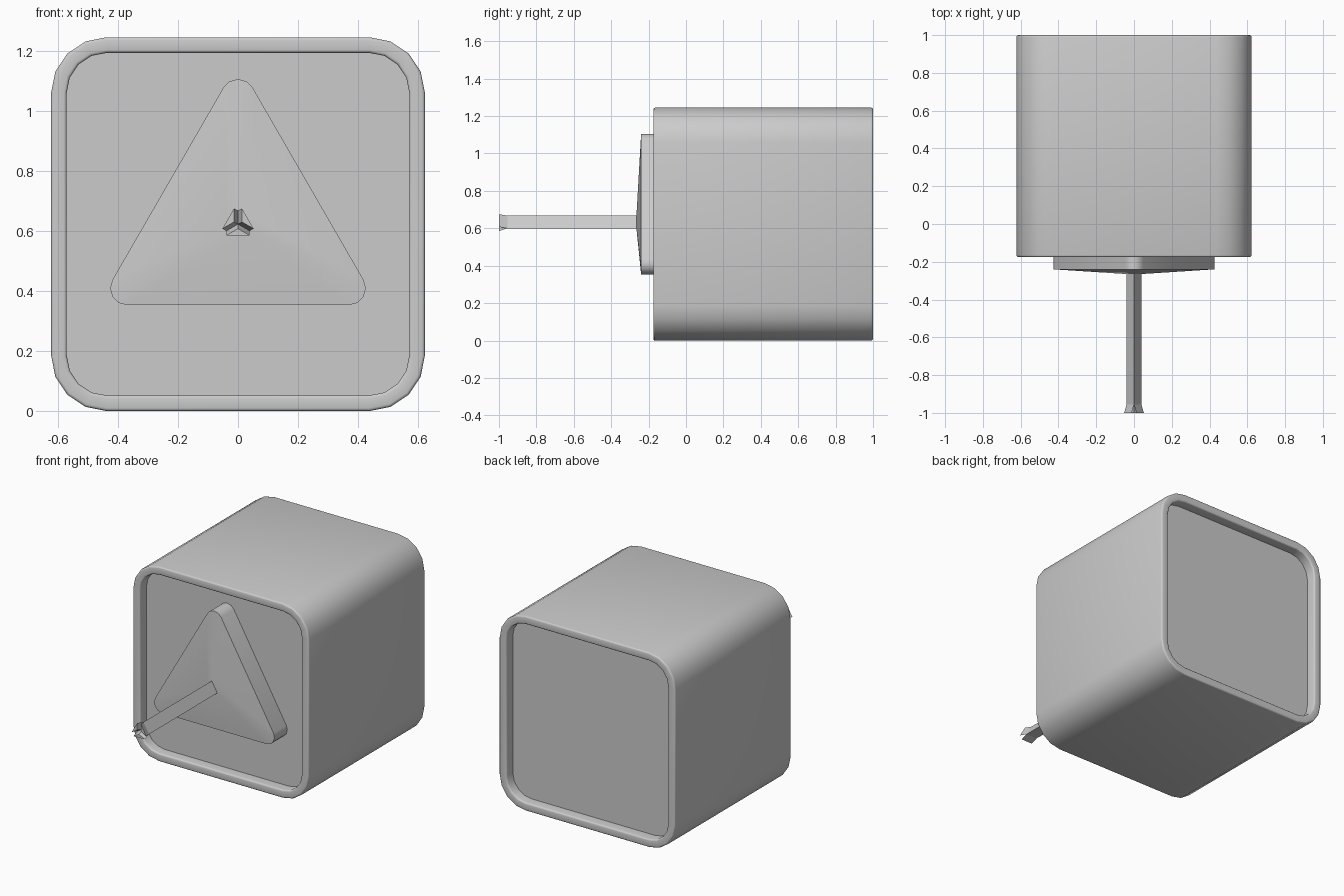
import bpy, bmesh
from math import cos, sin, pi, radians

if "Cube" in bpy.data.objects:
    bpy.data.objects.remove(bpy.data.objects["Cube"])

ZC = 0.6225  # height of the shared axis


def rounded(core, n, r, segs=4):
    """Rounded n-gon outline (x, z): corners at core radius, arcs of radius r."""
    pts = []
    start = pi / 2 if n == 3 else pi / 4
    for i in range(n):
        mid = start + 2 * pi * i / n
        for k in range(segs + 1):
            a = mid - pi / n + 2 * pi / n * k / segs
            pts.append((core * cos(mid) + r * cos(a), core * sin(mid) + r * sin(a)))
    return pts


def loft(name, rings, cap_start=True, cap_end=True):
    """Skin a list of (outline, y) rings into one object."""
    bm = bmesh.new()
    loops = [[bm.verts.new((x, y, ZC + z)) for x, z in pts] for pts, y in rings]
    for a, b in zip(loops, loops[1:]):
        for i in range(len(a)):
            j = (i + 1) % len(a)
            bm.faces.new((a[i], a[j], b[j], b[i]))
    if cap_start:
        bm.faces.new(loops[0])
    if cap_end:
        bm.faces.new(loops[-1][::-1])
    bmesh.ops.remove_doubles(bm, verts=bm.verts, dist=1e-5)
    bmesh.ops.recalc_face_normals(bm, faces=bm.faces)
    mesh = bpy.data.meshes.new(name)
    bm.to_mesh(mesh)
    bm.free()
    ob = bpy.data.objects.new(name, mesh)
    bpy.context.collection.objects.link(ob)
    bpy.ops.object.select_all(action='DESELECT')
    ob.select_set(True)
    bpy.context.view_layer.objects.active = ob
    bpy.ops.object.shade_smooth_by_angle(angle=radians(35))
    return ob


# Housing: rounded square shell with a softened rim and recessed panels at both ends
HALF, R, FRONT, BACK, BEV = 0.6225, 0.185, -0.175, 1.0, 0.01
RIM, RECESS = 0.052, 0.065
core = (HALF - R) * 2 ** 0.5
arc = [(1 - cos(t * pi / 6), 1 - sin(t * pi / 6)) for t in range(4)]
profile = [(R - RIM, RECESS)]                                                    # (radius, depth)
profile += [(R - RIM + BEV * u, BEV * v) for u, v in arc]                        # inner edge
profile += [(R - BEV * u, BEV * v) for u, v in reversed(arc)]                    # outer edge
rings = [(rounded(core, 4, r), FRONT + d) for r, d in profile]
rings += [(rounded(core, 4, r), BACK - d) for r, d in reversed(profile)]
loft("housing", rings)

# Triangular plate with a shallow pyramid face
outline = rounded(0.427, 3, 0.056)
shaft = rounded(0.045, 3, 0.0)
loft("triangle_plate", [(outline, FRONT + RECESS), (outline, -0.24), (shaft, -0.265)],
     cap_end=False)

# Triangular shaft
loft("shaft", [(shaft, -0.265), (shaft, -0.955)], cap_start=False)

# Three prongs: each third of the shaft spreads outward at the tip
for i in range(3):
    a = pi / 2 + 2 * pi * i / 3
    b = a + 2 * pi / 3
    m = (a + b) / 2
    third = [(0, 0), (0.045 * cos(a), 0.045 * sin(a)), (0.045 * cos(b), 0.045 * sin(b))]
    spread = [(x + 0.015 * cos(m), z + 0.015 * sin(m)) for x, z in third]
    loft(f"prong_{i + 1}", [(third, -0.955), (spread, -1.0)], cap_start=False)
